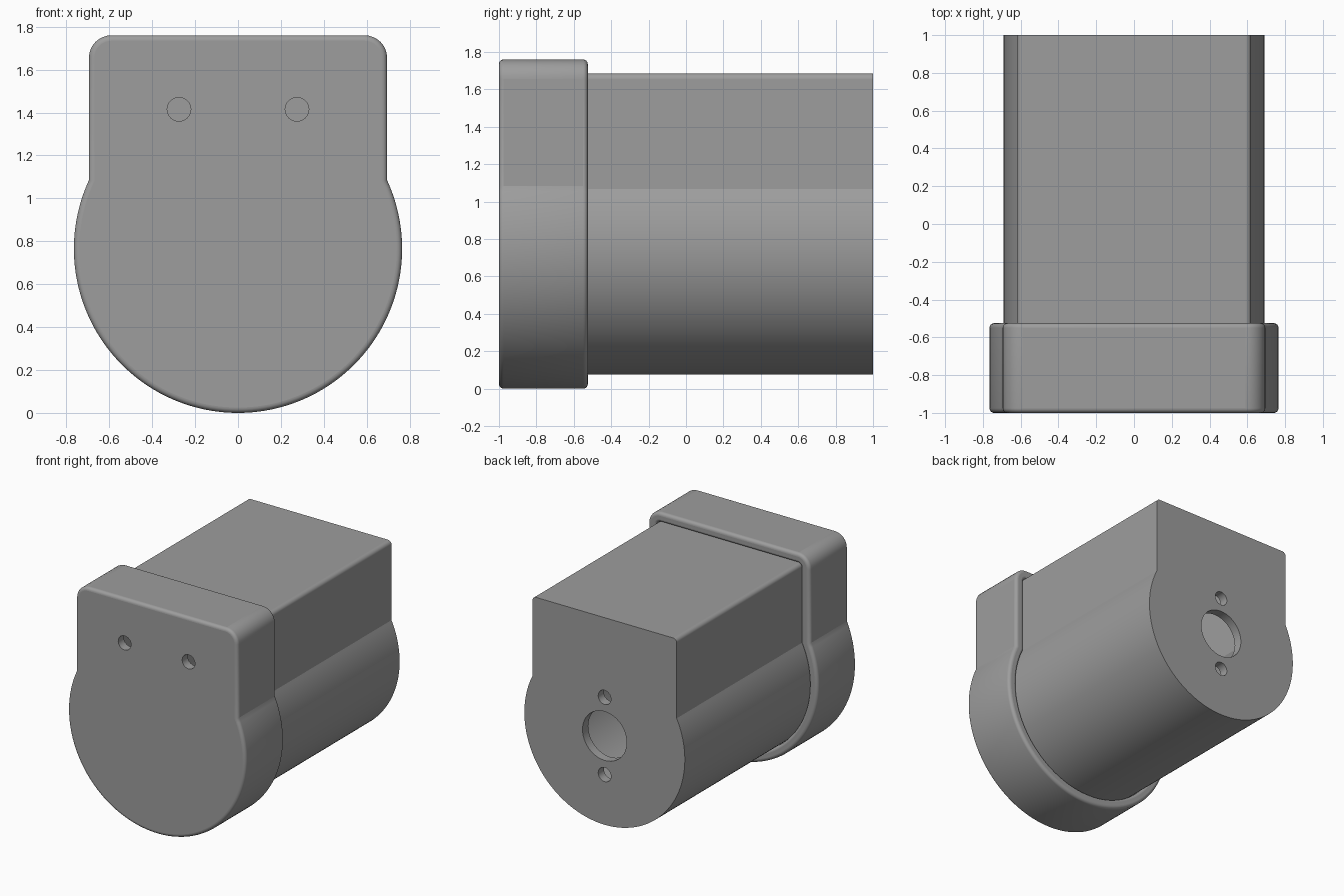
import bpy, bmesh, math

if "Cube" in bpy.data.objects:
    bpy.data.objects.remove(bpy.data.objects["Cube"])

CZ = 0.765                                    # height of the round axis
HALF_W, RADIUS, TOP, CORNER = 0.62, 0.69, 1.685, 0.03

grey = bpy.data.materials.new("mid grey")
grey.diffuse_color = (0.34, 0.34, 0.34, 1)
grey.use_nodes = True
grey.node_tree.nodes["Principled BSDF"].inputs["Base Color"].default_value = grey.diffuse_color


def outline(d):
    """Round-bottomed, square-topped profile grown outward by d."""
    hw, r, top = HALF_W + d, RADIUS + d, TOP + d
    c = max(CORNER + d, 0.003)
    a0 = math.acos(hw / r)
    pts = []
    for i in range(97):                       # big lower arc, right to left
        a = a0 - (math.pi + 2 * a0) * i / 96
        pts.append((r * math.cos(a), CZ + r * math.sin(a)))
    for sx, start in ((-1, math.pi), (1, math.pi / 2)):   # top corners
        for i in range(9):
            a = start - math.pi / 2 * i / 8
            pts.append((sx * (hw - c) + c * math.cos(a), top - c + c * math.sin(a)))
    return pts


def shell(name, sections):
    """Loft profile rings given as (offset, y), closing both ends."""
    bm = bmesh.new()
    rings = [[bm.verts.new((x, y, z)) for x, z in outline(d)] for d, y in sections]
    n = len(rings[0])
    for a, b in zip(rings, rings[1:]):
        for i in range(n):
            j = (i + 1) % n
            bm.faces.new((a[i], a[j], b[j], b[i]))
    bm.faces.new(rings[0])
    bm.faces.new(rings[-1])
    bmesh.ops.recalc_face_normals(bm, faces=bm.faces)
    me = bpy.data.meshes.new(name)
    bm.to_mesh(me)
    bm.free()
    me.materials.append(grey)
    ob = bpy.data.objects.new(name, me)
    bpy.context.collection.objects.link(ob)
    return ob


def drill(ob, x, y, z, r):
    """Cut a round hole along y."""
    bpy.ops.mesh.primitive_cylinder_add(vertices=48, radius=r, depth=0.3,
                                        location=(x, y, z),
                                        rotation=(math.pi / 2, 0, 0))
    cutter = bpy.context.object
    cutter.data.materials.append(grey)
    mod = ob.modifiers.new("hole", 'BOOLEAN')
    mod.operation, mod.solver, mod.object = 'DIFFERENCE', 'EXACT', cutter
    activate(ob)
    bpy.ops.object.modifier_apply(modifier=mod.name)
    bpy.data.objects.remove(cutter)


def activate(ob):
    bpy.ops.object.select_all(action='DESELECT')
    ob.select_set(True)
    bpy.context.view_layer.objects.active = ob


def finish(ob):
    """Smooth the curved walls and keep the plane walls flat."""
    activate(ob)
    bpy.ops.object.shade_smooth_by_angle(angle=math.radians(35))
    for p in ob.data.polygons:
        n = p.normal
        plane_wall = p.center.z > 1.1 and max(abs(n.x), abs(n.z)) > 0.9999
        if abs(n.y) > 0.999 or plane_wall:
            p.use_smooth = False


def fillet(d, y, r, start):
    """Quarter-round steps in (offset, y) about a centre."""
    return [(d + r * math.cos(start + math.pi / 2 * i / 6),
             y + r * math.sin(start + math.pi / 2 * i / 6)) for i in range(7)]


# Hollow body: open at the front, closed at the back
WALL = 0.07
body = shell("body", [(-WALL, 1 - WALL), (-WALL, -0.928), (0, -0.928), (0, 1)])
drill(body, 0, 1, CZ, 0.19)                   # shaft opening
for s in (-1, 1):
    drill(body, 0, 1, CZ + s * 0.30, 0.055)   # screw holes
finish(body)

# Cap sleeve over the front end, with rounded rims
R, OUT, BACK = 0.025, 0.075, -0.525
rim = [(0.002 + 0.02 * (1 - math.cos(a)), BACK - 0.02 + 0.02 * math.sin(a))
       for a in (math.pi / 2 * i / 5 for i in range(6))]
outer_back = fillet(OUT - R, BACK - R, R, 0)[::-1]
outer_front = fillet(OUT - R, -1 + R, R, -math.pi / 2)[::-1]
cap = shell("cap", [(0.002, -0.93)] + rim + outer_back + outer_front)
for s in (-1, 1):
    drill(cap, s * 0.275, -1, 1.415, 0.055)   # front holes
finish(cap)
